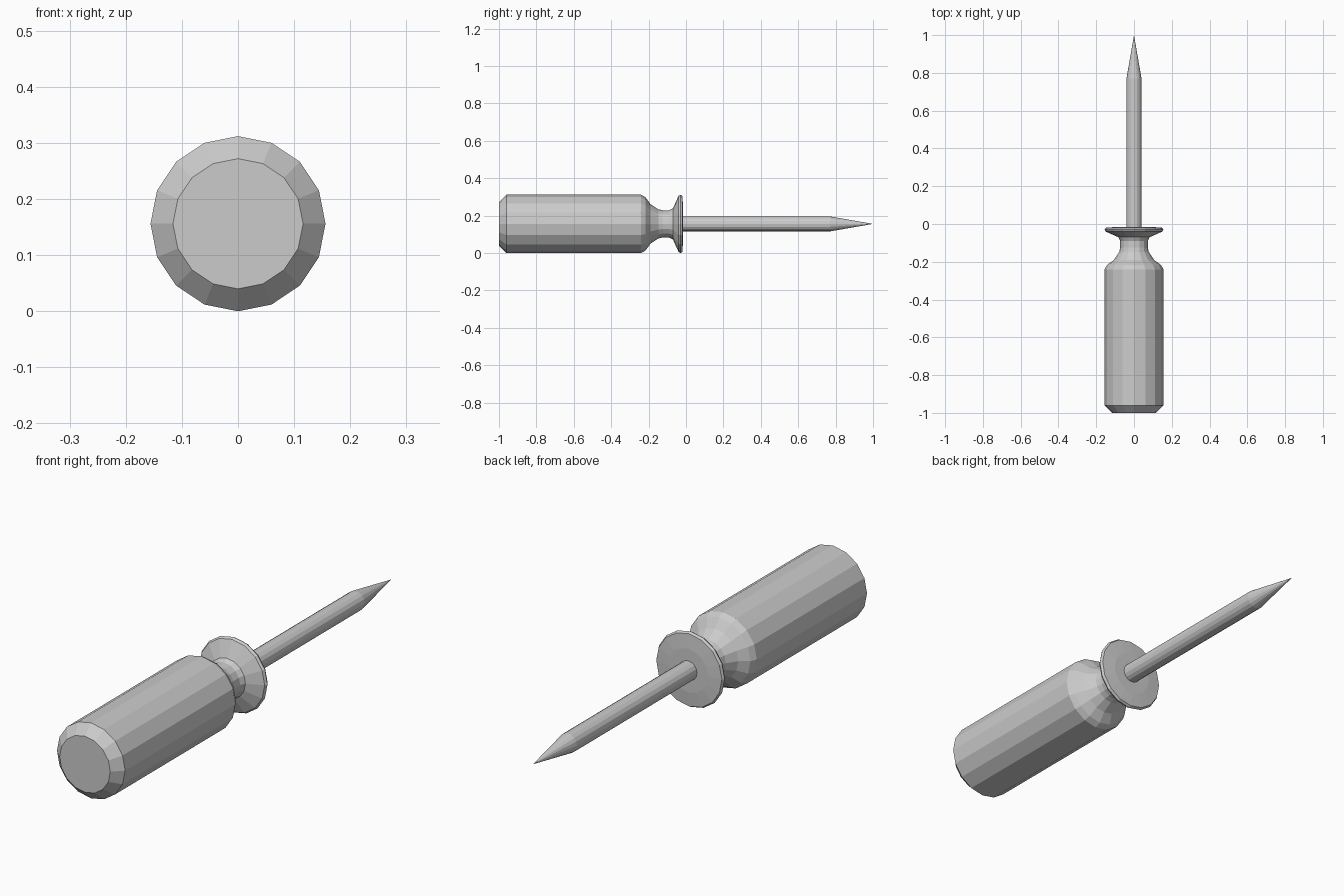
import bpy, bmesh
from math import sin, cos, tau

if "Cube" in bpy.data.objects:
    bpy.data.objects.remove(bpy.data.objects["Cube"])

CENTRE_Z = 0.156


def lathe(name, profile, sides):
    """Revolve (y, radius) pairs around the long axis; radius 0 makes a point."""
    bm = bmesh.new()
    rings = []
    for y, r in profile:
        count = sides if r > 0 else 1
        rings.append([bm.verts.new((r * cos(tau * i / sides), y,
                                    CENTRE_Z + r * sin(tau * i / sides)))
                      for i in range(count)])
    for a, b in zip(rings, rings[1:]):
        for i in range(sides):
            j = (i + 1) % sides
            if len(b) == 1:
                bm.faces.new((a[i], a[j], b[0]))
            else:
                bm.faces.new((a[i], a[j], b[j], b[i]))
    # Flat end caps
    for ring in (rings[0], rings[-1]):
        if len(ring) > 1:
            bm.faces.new(ring)
    bmesh.ops.recalc_face_normals(bm, faces=bm.faces)
    mesh = bpy.data.meshes.new(name)
    bm.to_mesh(mesh)
    bm.free()
    obj = bpy.data.objects.new(name, mesh)
    bpy.context.collection.objects.link(obj)
    return obj


# Grip with bevelled butt, rounded shoulder, narrow neck and flared guard
lathe("handle", [(-1.0, 0.116), (-0.96, 0.156), (-0.24, 0.156),
                 (-0.217, 0.143), (-0.19, 0.106), (-0.148, 0.078),
                 (-0.125, 0.073), (-0.09, 0.073), (-0.07, 0.083),
                 (-0.04, 0.150), (-0.03, 0.156), (-0.02, 0.150),
                 (-0.015, 0.09)], 16)

# Steel shaft ending in a sharp point
lathe("shaft", [(-0.05, 0.04), (0.77, 0.04), (1.0, 0.0)], 16)
